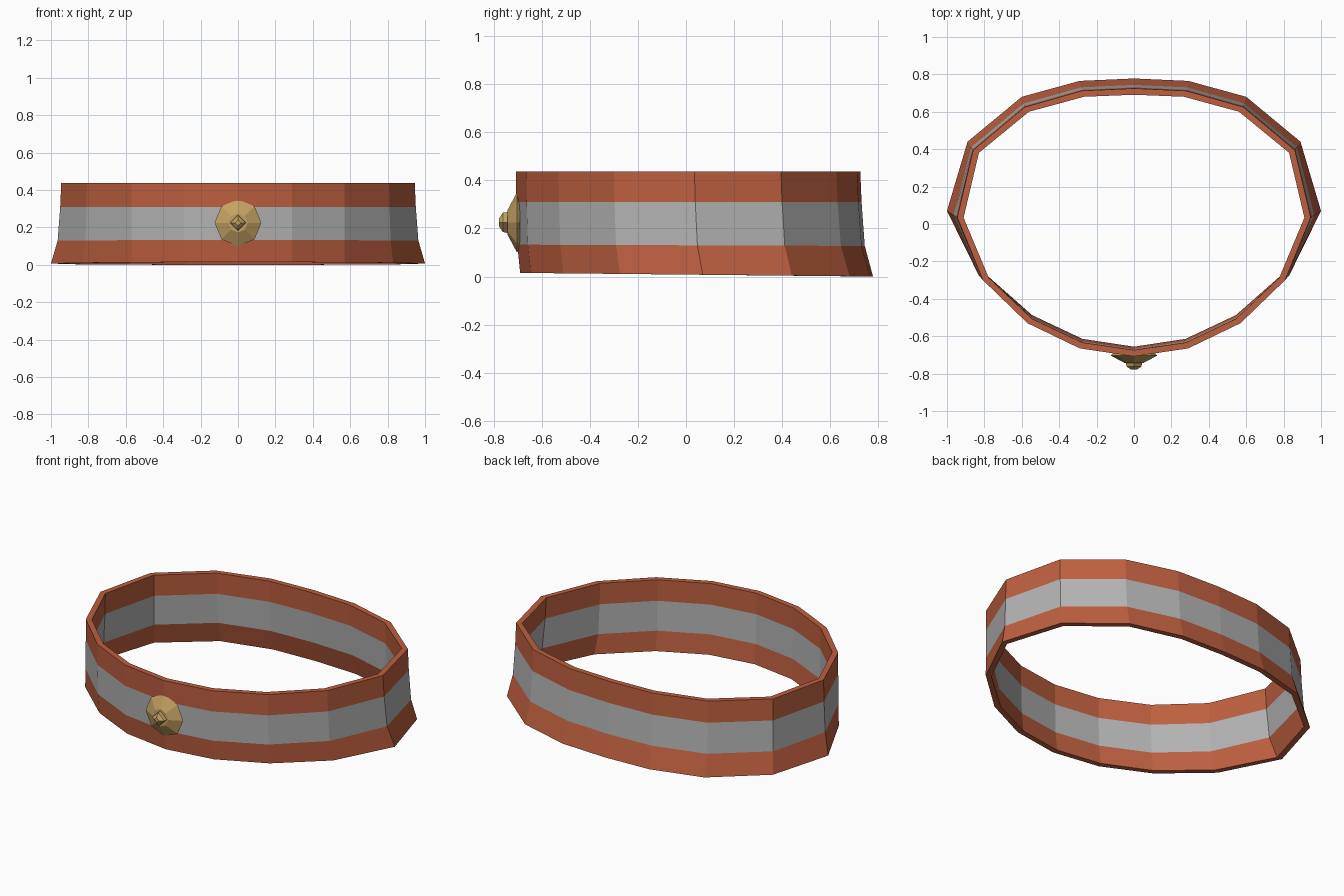
import bpy, bmesh, math
from mathutils import Vector

cube = bpy.data.objects.get("Cube")
if cube:
    bpy.data.objects.remove(cube, do_unlink=True)


def material(name, rgb):
    m = bpy.data.materials.new(name)
    m.use_nodes = True
    color = (*rgb, 1)
    m.diffuse_color = color
    bsdf = m.node_tree.nodes["Principled BSDF"]
    bsdf.inputs["Base Color"].default_value = color
    bsdf.inputs["Roughness"].default_value = 0.8
    return m


red = material("rust red", (0.51, 0.115, 0.05))
grey = material("light grey", (0.45, 0.45, 0.45))
gold = material("antique gold", (0.55, 0.36, 0.125))


def finish(name, bm, mats):
    bmesh.ops.recalc_face_normals(bm, faces=bm.faces)
    mesh = bpy.data.meshes.new(name)
    bm.to_mesh(mesh)
    bm.free()
    for m in mats:
        mesh.materials.append(m)
    obj = bpy.data.objects.new(name, mesh)
    bpy.context.collection.objects.link(obj)
    return obj


def bridge(bm, a, b, mat=0):
    n = len(a)
    for i in range(n):
        j = (i + 1) % n
        bm.faces.new((a[i], a[j], b[j], b[i])).material_index = mat


def mirrored(half):
    # half outline from back to front, completed on the other side
    return [Vector(p) for p in half] + [Vector((-x, y)) for x, y in half[-2:0:-1]]


# Belt: three stacked bands, flared towards the bottom at the back and sides
low = mirrored([(0, .778), (.29, .765), (.6, .68), (.89, .44), (1, .07),
                (.83, -.275), (.57, -.51), (.29, -.645), (0, -.69)])
high = mirrored([(0, .725), (.28, .712), (.585, .625), (.86, .395), (.945, .035),
                 (.808, -.3), (.57, -.53), (.29, -.665), (0, -.708)])
THICK = 0.034
levels = [(0.008, 0), (0.13, 0.65), (0.31, 0.9), (0.437, 1)]

bm = bmesh.new()
outer, inner = [], []
for z, t in levels:
    ring = [a.lerp(b, t) for a, b in zip(low, high)]
    tilt = 0.008 * (1 - t)          # lower rim dips towards the back
    height = [z - tilt * p.y / 0.78 for p in ring]
    outer.append([bm.verts.new((p.x, p.y, h)) for p, h in zip(ring, height)])
    shrunk = [p * (1 - THICK / p.length) for p in ring]
    inner.append([bm.verts.new((p.x, p.y, h)) for p, h in zip(shrunk, height)])
for i in range(3):
    band = 1 if i == 1 else 0
    bridge(bm, outer[i], outer[i + 1], band)
    bridge(bm, inner[i], inner[i + 1], band)
bridge(bm, outer[0], inner[0])
bridge(bm, outer[-1], inner[-1])
finish("belt", bm, [red, grey])


# Stud: faceted pieces turned around the front-facing axis
def turned(name, sides, profile, z=0.225):
    bm = bmesh.new()
    rings = []
    for y, r in profile:
        angles = [2 * math.pi * k / sides for k in range(sides)]
        rings.append([bm.verts.new((r * math.cos(a), y, z + r * math.sin(a))) for a in angles])
    for a, b in zip(rings, rings[1:]):
        bridge(bm, a, b)
    bm.faces.new(rings[0])
    bm.faces.new(rings[-1])
    finish(name, bm, [gold])


turned("stud_base", 8, [(-.69, .11), (-.703, .125), (-.742, .052)])
turned("stud_tip", 4, [(-.735, .045), (-.762, .04), (-.778, .016)])
